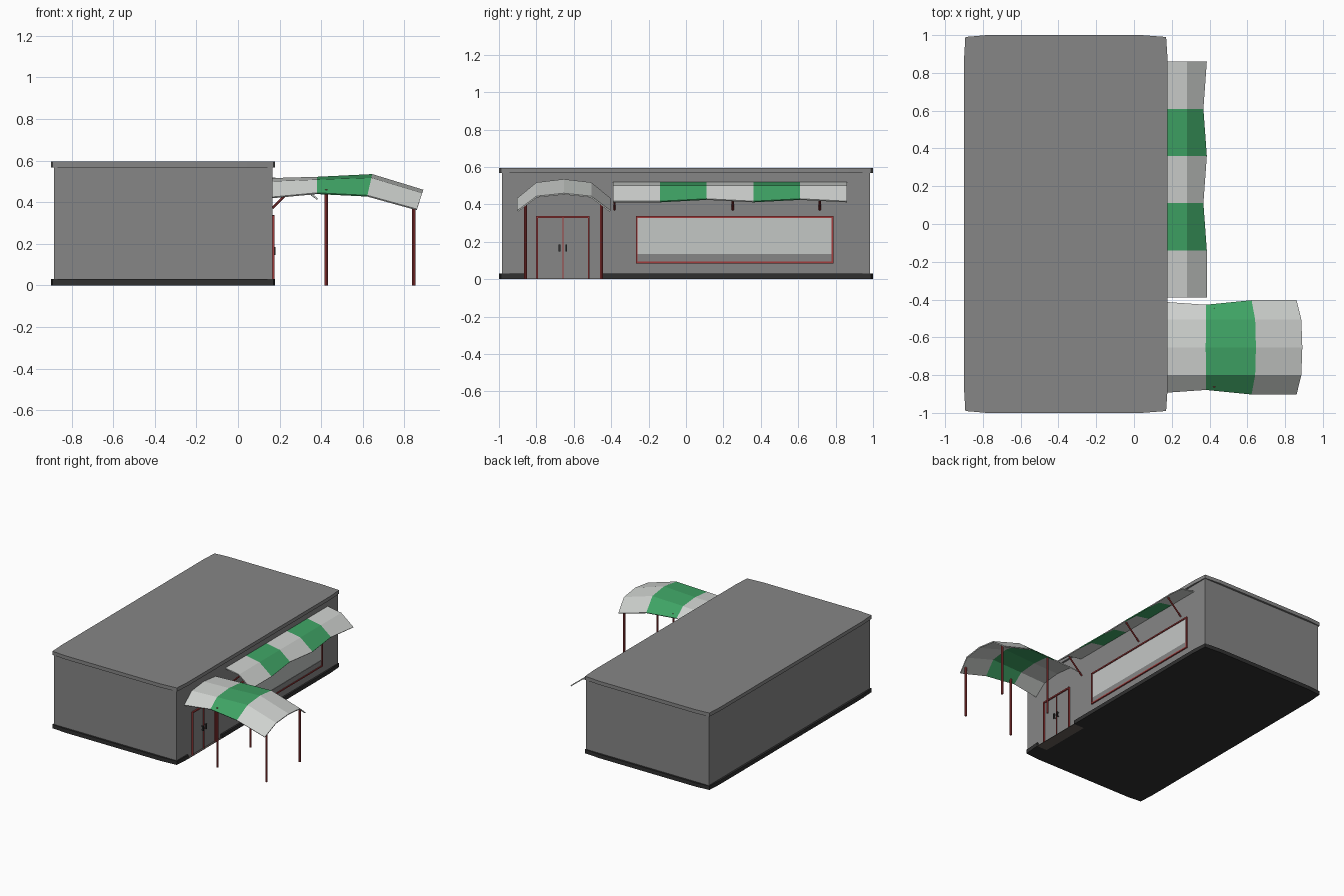
import bpy
import bmesh
from mathutils import Vector

cube = bpy.data.objects.get("Cube")
if cube:
    bpy.data.objects.remove(cube, do_unlink=True)


def material(name, r, g, b):
    m = bpy.data.materials.new(name)
    m.use_nodes = True
    m.diffuse_color = (r, g, b, 1)
    m.node_tree.nodes["Principled BSDF"].inputs["Base Color"].default_value = (r, g, b, 1)
    return m


GREY = material("wall grey", 0.24, 0.24, 0.24)
BLACK = material("plinth black", 0.03, 0.03, 0.03)
WHITE = material("canvas white", 0.62, 0.64, 0.62)
GREEN = material("canvas green", 0.05, 0.37, 0.13)
RED = material("trim red", 0.36, 0.045, 0.045)
GLASS = material("window pale grey", 0.55, 0.57, 0.56)
BROWN = material("step brown", 0.13, 0.11, 0.10)

WALL = 0.165  # x of the shop front wall


def finish(name, bm, *mats):
    bmesh.ops.recalc_face_normals(bm, faces=bm.faces)
    mesh = bpy.data.meshes.new(name)
    bm.to_mesh(mesh)
    bm.free()
    for m in mats:
        mesh.materials.append(m)
    obj = bpy.data.objects.new(name, mesh)
    bpy.context.collection.objects.link(obj)
    return obj


def slab(name, outline, z0, z1, mat):
    """Extrude a plan outline from z0 to z1."""
    bm = bmesh.new()
    face = bm.faces.new([bm.verts.new((x, y, z0)) for x, y in outline])
    up = bmesh.ops.extrude_face_region(bm, geom=[face])
    verts = [v for v in up["geom"] if isinstance(v, bmesh.types.BMVert)]
    bmesh.ops.translate(bm, verts=verts, vec=(0, 0, z1 - z0))
    return finish(name, bm, mat)


def box(name, x0, x1, y0, y1, z0, z1, mat):
    return slab(name, [(x0, y0), (x1, y0), (x1, y1), (x0, y1)], z0, z1, mat)


def rod(name, a, b, radius, mat):
    """Eight-sided bar between two points."""
    a, b = Vector(a), Vector(b)
    bm = bmesh.new()
    bmesh.ops.create_cone(bm, cap_ends=True, segments=8, radius1=radius,
                          radius2=radius, depth=(b - a).length)
    obj = finish(name, bm, mat)
    obj.rotation_mode = 'QUATERNION'
    obj.rotation_quaternion = (b - a).to_track_quat('Z', 'Y')
    obj.location = (a + b) / 2
    return obj


def canvas(name, rows):
    """Loft alternating white and green strips through cross-sections."""
    bm = bmesh.new()
    grid = [[bm.verts.new(p) for p in row] for row in rows]
    for i in range(len(grid) - 1):
        for j in range(len(grid[0]) - 1):
            f = bm.faces.new((grid[i][j], grid[i + 1][j],
                              grid[i + 1][j + 1], grid[i][j + 1]))
            f.material_index = i % 2
    obj = finish(name, bm, WHITE, GREEN)
    mod = obj.modifiers.new("thickness", 'SOLIDIFY')
    mod.thickness = 0.008
    mod.offset = 0
    return obj


def frame(name, y0, y1, z0, z1, w, sill=True):
    """Red surround standing proud of the shop front."""
    x0, x1 = WALL - 0.005, WALL + 0.01
    box(name + "_side_right", x0, x1, y0, y0 + w, z0, z1, RED)
    box(name + "_side_left", x0, x1, y1 - w, y1, z0, z1, RED)
    box(name + "_top", x0, x1, y0 + w, y1 - w, z1 - w, z1, RED)
    if sill:
        box(name + "_bottom", x0, x1, y0 + w, y1 - w, z0, z0 + w, RED)


# Building shell, with slightly bowed roof and plinth outlines
right_edge = [(0.178, -0.87), (0.178, 0.87)]
back_edges = [(0.17, 0.99), (0.04, 1.0), (-0.78, 1.0), (-0.893, 0.99), (-0.9, 0.87),
              (-0.9, -0.87), (-0.893, -0.99), (-0.78, -1.0), (0.04, -1.0), (0.17, -0.99)]
doorway = [(0.178, -0.86), (0.09, -0.86), (0.09, -0.45), (0.178, -0.45)]
box("walls", -0.885, WALL, -0.985, 0.985, 0.004, 0.58, GREY)
slab("roof", right_edge + back_edges, 0.567, 0.595, GREY)
slab("plinth", right_edge[:1] + doorway + right_edge[1:] + back_edges, 0, 0.03, BLACK)
box("door_step", 0.09, 0.178, -0.86, -0.45, 0, 0.003, BROWN)

# Shop window
frame("window_frame", -0.268, 0.788, 0.085, 0.338, 0.01)
box("window_pane", WALL, WALL + 0.003, -0.258, 0.778, 0.095, 0.328, GLASS)
box("window_ledge", WALL, WALL + 0.006, -0.258, 0.778, 0.095, 0.135, GREY)

# Double door with a pair of handles
frame("door_frame", -0.802, -0.515, 0, 0.337, 0.01, sill=False)
box("door_divider", WALL, WALL + 0.006, -0.661, -0.655, 0, 0.327, RED)
for side, y in (("right", -0.676), ("left", -0.640)):
    box("door_handle_" + side, WALL + 0.008, WALL + 0.016, y - 0.005, y + 0.005,
        0.147, 0.185, BLACK)
    for z in (0.152, 0.18):
        rod("handle_mount_" + side, (WALL, y, z), (WALL + 0.012, y, z), 0.004, BLACK)

# Striped awning over the window, sagging at alternate seams
rows = []
for i in range(6):
    y = -0.39 + 0.25 * i
    high = i in (2, 4)
    edge = (0.365, 0.427) if high else (0.383, 0.414)
    rows.append([(x, y, z) for x, z in ((WALL, 0.516), (0.28, 0.496), edge)])
canvas("window_awning", rows)
for y in (-0.382, 0.25, 0.715):
    rod("awning_strut", (WALL, y, 0.372), (0.285, y, 0.488), 0.006, RED)

# Arched entrance canopy: crown x, crown z, eave x, eave z, half width
sections = [(WALL, 0.512, WALL, 0.422, 0.238), (0.38, 0.518, 0.38, 0.442, 0.223),
            (0.645, 0.531, 0.622, 0.43, 0.247), (0.89, 0.456, 0.86, 0.364, 0.247)]
rows = []
for cx, cz, ex, ez, half in sections:
    arch = []
    for s, inset, blend in ((-1, half, 1), (-1, 0.145, 0.17), (0, 0, 0),
                            (1, 0.145, 0.17), (1, half, 1)):
        arch.append((cx + (ex - cx) * blend, -0.653 + s * inset, cz + (ez - cz) * blend))
    rows.append(arch)
canvas("entrance_canopy", rows)
for x, top in ((0.425, 0.462), (0.845, 0.398)):
    for y in (-0.858, -0.453):
        rod("canopy_post", (x, y, 0), (x, y, top), 0.008, RED)
